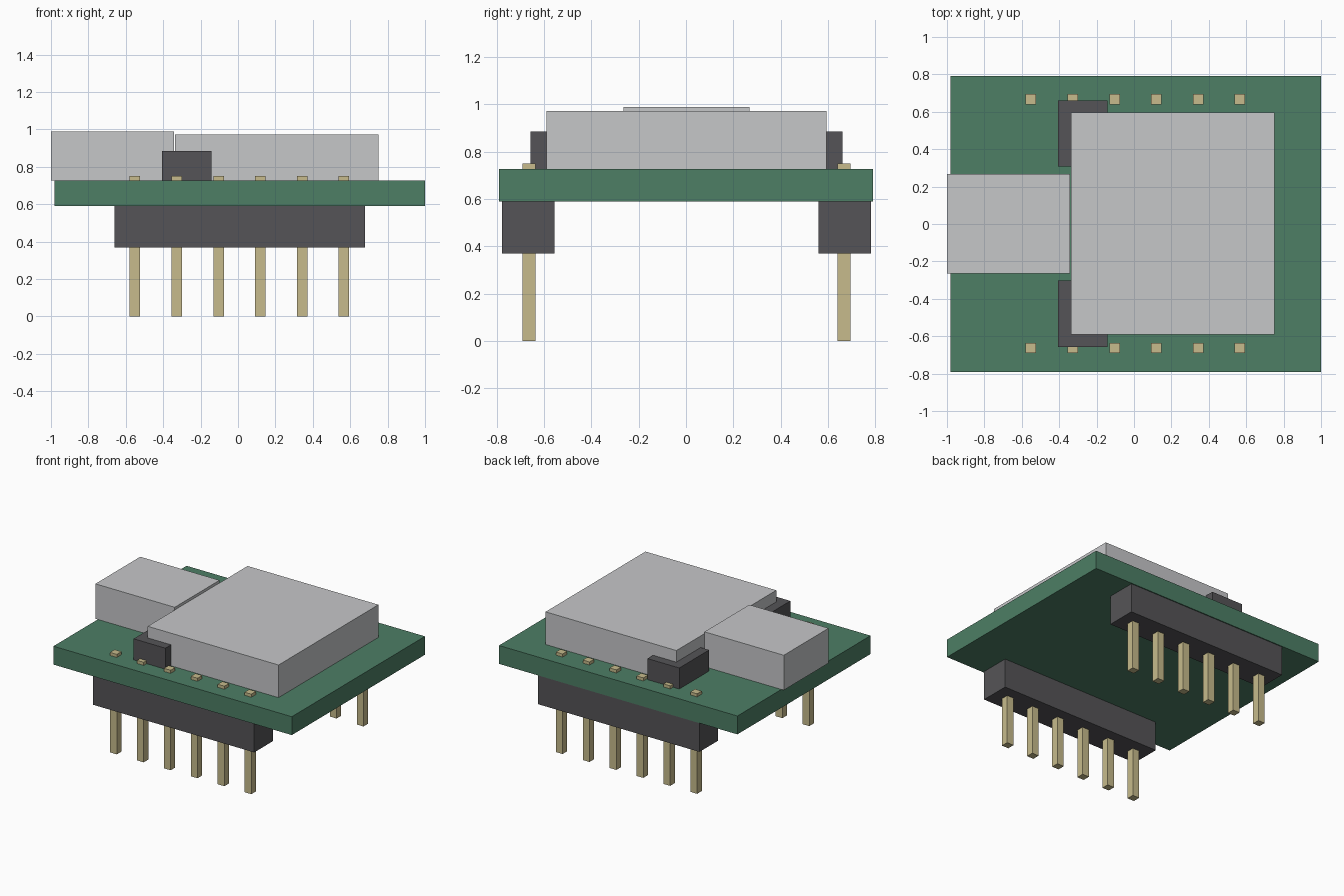
import bpy

cube = bpy.data.objects.get("Cube")
if cube:
    bpy.data.objects.remove(cube, do_unlink=True)


def srgb(*rgb):
    return tuple(((c / 255 + 0.055) / 1.055) ** 2.4 for c in rgb) + (1.0,)


def material(name, color):
    m = bpy.data.materials.new(name)
    m.use_nodes = True
    m.diffuse_color = color
    m.node_tree.nodes["Principled BSDF"].inputs["Base Color"].default_value = color
    return m


green = material("board green", srgb(77, 126, 101))
silver = material("silver metal", srgb(198, 199, 201))
dark = material("dark plastic", srgb(85, 84, 87))
gold = material("pale gold", srgb(199, 187, 140))


def box(name, x, y, z, mat):
    """Box spanning the given (min, max) range on each axis."""
    spans = (x, y, z)
    bpy.ops.mesh.primitive_cube_add(size=1, location=[(a + b) / 2 for a, b in spans])
    ob = bpy.context.object
    ob.name = name
    ob.scale = [b - a for a, b in spans]
    bpy.ops.object.transform_apply(location=False, rotation=False, scale=True)
    ob.data.materials.append(mat)
    return ob


# Circuit board
box("circuit_board", (-0.98, 1.0), (-0.79, 0.79), (0.59, 0.728), green)

# Metal socket and the plug block overhanging the board edge
box("socket_shell", (-0.337, 0.75), (-0.59, 0.595), (0.728, 0.973), silver)
box("plug_block", (-1.0, -0.341), (-0.264, 0.268), (0.728, 0.99), silver)

# Mirrored parts on the two long edges
for side, label in ((-1, "front"), (1, "back")):
    def across(a, b):
        return tuple(sorted((side * a + 0.002, side * b + 0.002)))

    box(label + "_clip", (-0.407, -0.143), across(0.305, 0.659), (0.728, 0.886), dark)
    box(label + "_header", (-0.66, 0.68), across(0.558, 0.781), (0.37, 0.59), dark)

    # Row of square pins running through header and board
    for i in range(6):
        cx = -0.551 + i * 0.2235
        box(f"{label}_pin_{i + 1}", (cx - 0.028, cx + 0.028),
            across(0.638, 0.693), (0.0, 0.751), gold)
